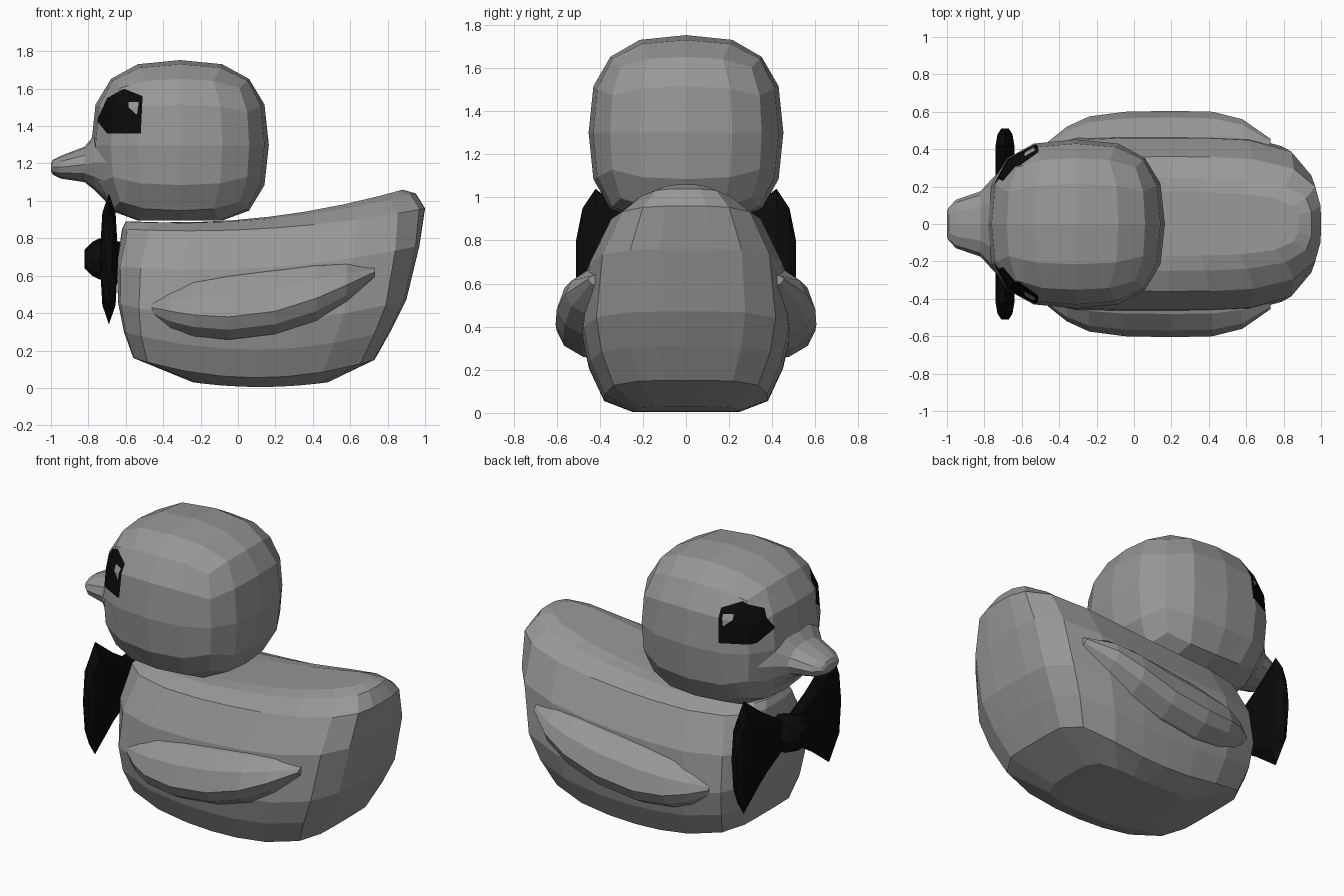
import bpy, bmesh, math
from mathutils import Vector

if "Cube" in bpy.data.objects:
    bpy.data.objects.remove(bpy.data.objects["Cube"])


def material(name, v):
    m = bpy.data.materials.new(name)
    m.diffuse_color = (v, v, v, 1)
    m.use_nodes = True
    m.node_tree.nodes["Principled BSDF"].inputs["Base Color"].default_value = m.diffuse_color
    return m


GREY = material("grey", 0.31)
BLACK = material("black", 0.003)


def finish(name, bm, mats, mirror=False):
    bmesh.ops.recalc_face_normals(bm, faces=bm.faces[:])
    me = bpy.data.meshes.new(name)
    bm.to_mesh(me)
    bm.free()
    for m in mats:
        me.materials.append(m)
    ob = bpy.data.objects.new(name, me)
    bpy.context.collection.objects.link(ob)
    if mirror:
        mod = ob.modifiers.new("mirror", 'MIRROR')
        mod.use_axis = (False, True, False)
    return ob


def oval(count, n=2.0):
    """Unit superellipse points, starting at (1, 0)."""
    pts = []
    for i in range(count):
        a = 2 * math.pi * i / count
        c, s = round(math.cos(a), 6), round(math.sin(a), 6)
        k = (abs(c) ** n + abs(s) ** n) ** (1 / n)
        pts.append((c / k, s / k))
    return pts


def loft(name, rings, mat, mirror=False):
    bm = bmesh.new()
    rows = [[bm.verts.new(p) for p in r] for r in rings]
    n = len(rows[0])
    for a, b in zip(rows, rows[1:]):
        for i in range(n):
            j = (i + 1) % n
            bm.faces.new((a[i], a[j], b[j], b[i]))
    # caps made of strips across the ring
    for r in (rows[0], rows[-1]):
        h = n // 2
        bm.faces.new((r[0], r[1], r[n - 1]))
        for i in range(1, h - 1):
            bm.faces.new((r[i], r[i + 1], r[n - i - 1], r[n - i]))
        bm.faces.new((r[h - 1], r[h], r[h + 1]))
    return finish(name, bm, [mat], mirror)


# Body: stacked sagging rings (front x, front z, back x, back z, half width, sag, squareness)
rings = []
for x0, z0, x1, z1, w, sag, n in [
        (-0.24, 0.03, 0.48, 0.03, 0.25, 0.025, 5),
        (-0.56, 0.16, 0.73, 0.15, 0.38, 0.10, 5.5),
        (-0.61, 0.30, 0.82, 0.31, 0.45, 0.10, 5),
        (-0.64, 0.45, 0.90, 0.47, 0.485, 0.10, 4.5),
        (-0.65, 0.65, 0.97, 0.76, 0.46, 0.06, 4),
        (-0.62, 0.85, 1.00, 0.96, 0.36, 0.05, 3.5),
        (-0.60, 0.89, 0.95, 1.04, 0.25, 0.06, 3.5),
        (-0.55, 0.89, 0.88, 1.06, 0.17, 0.06, 3.5)]:
    rings.append([((x0 + x1) / 2 + u * (x1 - x0) / 2, v * w,
                   (z0 + z1) / 2 + u * (z1 - z0) / 2 - sag * (1 - u * u))
                  for u, v in oval(24, n)])
loft("body", rings, GREY)

# Wings: bulges with long upper slopes (x, crest z, height above, height below, outer y)
loft("wing", [[(x, 0.36 + u * (y - 0.36), z + v * (up if v > 0 else down))
               for u, v in oval(12, 1.9)]
              for x, z, up, down, y in [(-0.46, 0.43, 0.04, 0.06, 0.44),
                                        (-0.36, 0.41, 0.12, 0.11, 0.52),
                                        (-0.24, 0.39, 0.20, 0.13, 0.575),
                                        (-0.05, 0.38, 0.25, 0.14, 0.60),
                                        (0.20, 0.41, 0.25, 0.14, 0.605),
                                        (0.42, 0.48, 0.20, 0.14, 0.60),
                                        (0.58, 0.55, 0.13, 0.11, 0.56),
                                        (0.73, 0.62, 0.03, 0.04, 0.455)]], GREY, True)

# Beak: tapering rings (x, half width, low z, high z)
loft("beak", [[(x, u * w, (a + b) / 2 + v * (b - a) / 2) for u, v in oval(12, 2.2)]
              for x, w, a, b in [(-0.68, 0.32, 0.97, 1.44), (-0.77, 0.23, 1.06, 1.35),
                                 (-0.82, 0.175, 1.10, 1.29), (-0.95, 0.13, 1.12, 1.24),
                                 (-0.99, 0.09, 1.14, 1.22), (-1.0, 0.07, 1.16, 1.20)]], GREY)

# Head: gridded cube rounded to a soft box
bm = bmesh.new()
bmesh.ops.create_cube(bm, size=2)
bmesh.ops.subdivide_edges(bm, edges=bm.edges[:], cuts=3, use_grid_fill=True)
N = 2.75
for v in bm.verts:
    k = sum(abs(c) ** N for c in v.co) ** (1 / N)
    p = v.co / k
    v.co = (-0.31 + 0.475 * p.x, 0.452 * p.y, max(1.30 + 0.453 * p.z, 0.895))

# Eyes: outlines cut sideways through the head, counter-clockwise in x, z
EYE = [(-0.61, 1.60), (-0.70, 1.55), (-0.755, 1.43), (-0.70, 1.36), (-0.52, 1.36), (-0.51, 1.56)]
GLINT = [(-0.53, 1.53), (-0.585, 1.53), (-0.585, 1.50), (-0.54, 1.46)]


def edge_planes(poly):
    for (ax, az), (bx, bz) in zip(poly, poly[1:] + poly[:1]):
        yield Vector((ax, 0, az)), Vector((-(bz - az), 0, bx - ax)).normalized()


def inside(c, poly):
    return abs(c.y) > 0.2 and all((c - p).dot(n) > -1e-5 for p, n in edge_planes(poly))


cuts = list(edge_planes(EYE)) + list(edge_planes(GLINT))
cuts += [(Vector((0, s * 0.2, 0)), Vector((0, 1, 0))) for s in (-1, 1)]
for p, n in cuts:
    near = [f for f in bm.faces if f.calc_center_median().x < -0.3]
    geom = set(near)
    for f in near:
        geom.update(f.edges)
        geom.update(f.verts)
    bmesh.ops.bisect_plane(bm, geom=list(geom), plane_co=p, plane_no=n, dist=1e-5)
for f in bm.faces:
    c = f.calc_center_median()
    f.material_index = 1 if inside(c, EYE) and not inside(c, GLINT) else 0
finish("head", bm, [GREY, BLACK])

# Bow tie: flared loops (y, centre z, half height, half thickness) and a knot
loft("bow_loop", [[(-0.69 + v * t, y, z + u * h) for u, v in oval(8)]
                  for y, z, h, t in [(0.03, 0.69, 0.08, 0.04), (0.25, 0.69, 0.22, 0.05),
                                     (0.42, 0.69, 0.35, 0.05), (0.48, 0.69, 0.26, 0.04),
                                     (0.51, 0.70, 0.10, 0.02)]], BLACK, True)
loft("bow_knot", [[(x, u * w, 0.69 + v * h) for u, v in oval(8, 2.5)]
                  for x, w, h in [(-0.62, 0.10, 0.09), (-0.74, 0.12, 0.11),
                                  (-0.78, 0.10, 0.09), (-0.82, 0.05, 0.05)]], BLACK)
